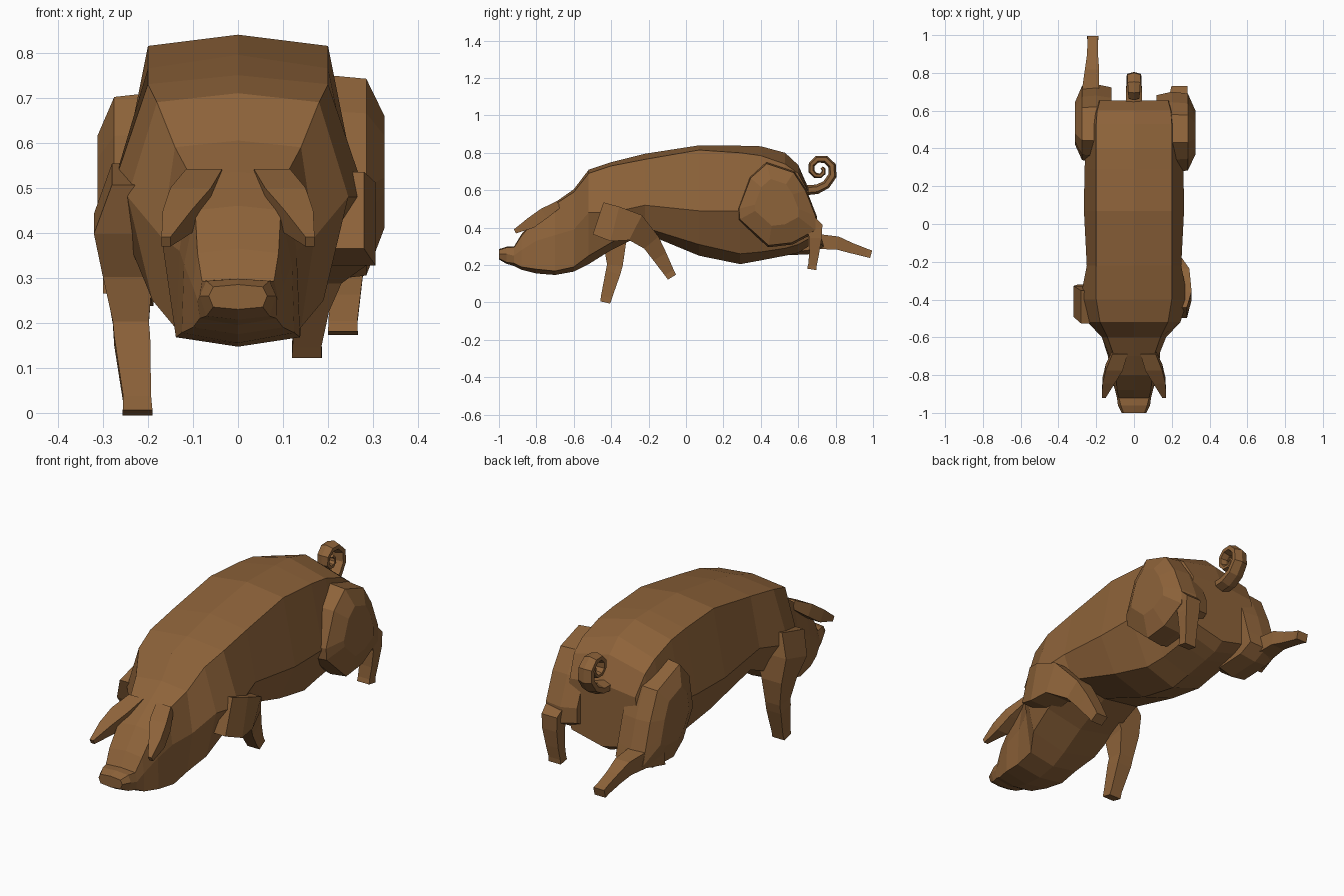
import bpy, bmesh, math
from mathutils import Vector

brown = bpy.data.materials.new("brown hide")
brown.diffuse_color = (0.27, 0.125, 0.042, 1)


def loft(name, rings):
    """Skin a closed surface over rings of equal point count."""
    bm = bmesh.new()
    rows = [[bm.verts.new(p) for p in r] for r in rings]
    n = len(rows[0])
    for a, b in zip(rows, rows[1:]):
        for i in range(n):
            j = (i + 1) % n
            bm.faces.new((a[i], a[j], b[j], b[i]))
    bm.faces.new(rows[0])
    bm.faces.new(rows[-1])
    bmesh.ops.recalc_face_normals(bm, faces=bm.faces[:])
    me = bpy.data.meshes.new(name)
    bm.to_mesh(me)
    bm.free()
    me.materials.append(brown)
    ob = bpy.data.objects.new(name, me)
    bpy.context.collection.objects.link(ob)
    return ob


def limb(name, path, sides=4):
    """Tube along (x, y, z, half width in x, half depth) stations."""
    pts = [Vector(p[:3]) for p in path]
    rings = []
    grow = 1 / math.cos(math.pi / sides)
    for i, p in enumerate(path):
        d = pts[min(i + 1, len(pts) - 1)] - pts[max(i - 1, 0)]
        nrm = Vector((0, -d.z, d.y)).normalized()
        ring = []
        for k in range(sides):
            a = math.tau * (k + 0.5) / sides
            ring.append(pts[i] + Vector((math.cos(a) * p[3] * grow, 0, 0))
                        + nrm * (math.sin(a) * p[4] * grow))
        rings.append(ring)
    return loft(name, rings)


def thigh(name, side, outline, layers, centre):
    """Side-view outline stacked outwards: layers are (x, scale)."""
    cy, cz = centre
    loft(name, [[(side * x, cy + (y - cy) * s, cz + (z - cz) * s)
                 for y, z in outline] for x, s in layers])


# Head and body: y, top z, shoulder z/half width, side z/half width,
# belly edge z/half width, bottom z
stations = [
    (-1.00, .285, .28, .055, .26, .065, .235, .055, .23),
    (-0.96, .298, .293, .07, .26, .085, .215, .07, .207),
    (-0.92, .298, .293, .08, .25, .09, .21, .085, .195),
    (-0.88, .365, .355, .09, .28, .10, .19, .10, .175),
    (-0.80, .46, .45, .095, .33, .12, .178, .125, .155),
    (-0.70, .535, .525, .105, .36, .13, .168, .138, .147),
    (-0.60, .605, .59, .14, .39, .17, .19, .14, .165),
    (-0.52, .71, .69, .18, .48, .245, .25, .19, .205),
    (-0.40, .75, .73, .20, .48, .285, .32, .20, .28),
    (-0.22, .795, .765, .20, .52, .25, .40, .20, .37),
    (0.07, .84, .815, .20, .49, .265, .31, .18, .25),
    (0.29, .838, .80, .20, .49, .262, .26, .16, .205),
    (0.40, .835, .785, .20, .50, .255, .27, .15, .225),
    (0.53, .80, .74, .20, .50, .24, .29, .15, .25),
    (0.60, .735, .69, .195, .49, .22, .31, .16, .265),
    (0.655, .61, .59, .18, .46, .20, .34, .17, .30),
]
rings = []
for y, zt, zu, wu, zm, wm, zl, wl, zb in stations:
    half = [(wu, zu), (wm, zm), (wl, zl)]
    rings.append([(0, y, zt)] + [(w, y, z) for w, z in half] + [(0, y, zb)]
                 + [(-w, y, z) for w, z in reversed(half)])
loft("body", rings)

# Ears, drooping forwards
for side, label in ((1, "right"), (-1, "left")):
    limb(label + "_ear", [(side * x, y, z, w, d) for x, y, z, w, d in (
        (.075, -.68, .525, .04, .02), (.105, -.76, .475, .045, .03),
        (.135, -.83, .425, .032, .03), (.16, -.915, .38, .01, .012))])

# Front legs: left one standing, right one folded back
limb("left_front_leg", [
    (-.20, -.44, .53, .08, .09), (-.235, -.41, .42, .085, .085),
    (-.245, -.38, .31, .055, .06), (-.238, -.38, .20, .04, .042),
    (-.235, -.39, .16, .04, .04), (-.224, -.425, .03, .031, .03),
    (-.223, -.432, 0, .033, .027)])
limb("right_front_leg", [
    (.20, -.47, .45, .08, .09), (.225, -.38, .42, .08, .095),
    (.225, -.27, .40, .068, .075), (.185, -.185, .32, .045, .05),
    (.165, -.14, .245, .037, .04), (.153, -.09, .16, .032, .028),
    (.153, -.075, .135, .033, .025)])

# Hind thighs
thigh("right_thigh", 1,
      [(.43, .75), (.34, .67), (.275, .5), (.28, .44), (.44, .295),
       (.57, .31), (.70, .38), (.70, .46), (.645, .6), (.58, .70)],
      [(.12, .92), (.20, 1), (.285, .96), (.325, .55)], (.48, .55))
thigh("left_thigh", -1,
      [(.44, .71), (.36, .62), (.33, .45), (.41, .31), (.49, .25),
       (.66, .258), (.74, .295), (.72, .365), (.68, .5), (.62, .64)],
      [(.12, .92), (.20, 1), (.275, .96), (.312, .55)], (.53, .50))

# Hind lower legs: right one hanging, left one stretched back
limb("right_hind_leg", [
    (.235, .64, .44, .05, .045), (.24, .69, .395, .042, .045),
    (.242, .692, .345, .04, .033), (.238, .685, .26, .034, .026),
    (.233, .676, .20, .032, .023), (.233, .672, .177, .033, .025)])
limb("left_hind_leg", [
    (-.23, .60, .34, .07, .075), (-.23, .71, .325, .045, .04),
    (-.222, .81, .318, .038, .035), (-.22, .88, .292, .03, .028),
    (-.218, .965, .265, .027, .022), (-.218, .99, .258, .03, .021)])

# Curly tail: stem followed by an inward spiral
tail = [(0, .63, .60, .042, .024), (0, .70, .605, .042, .022),
        (0, .75, .63, .04, .02)]
for k in range(11):
    a = math.radians(-25 + 43 * k)
    r = .075 - .006 * k
    t = .02 - .0012 * k
    tail.append((0, .715 + r * math.cos(a), .71 + r * math.sin(a),
                 .038 - .0022 * k, t))
limb("tail", tail, 6)
